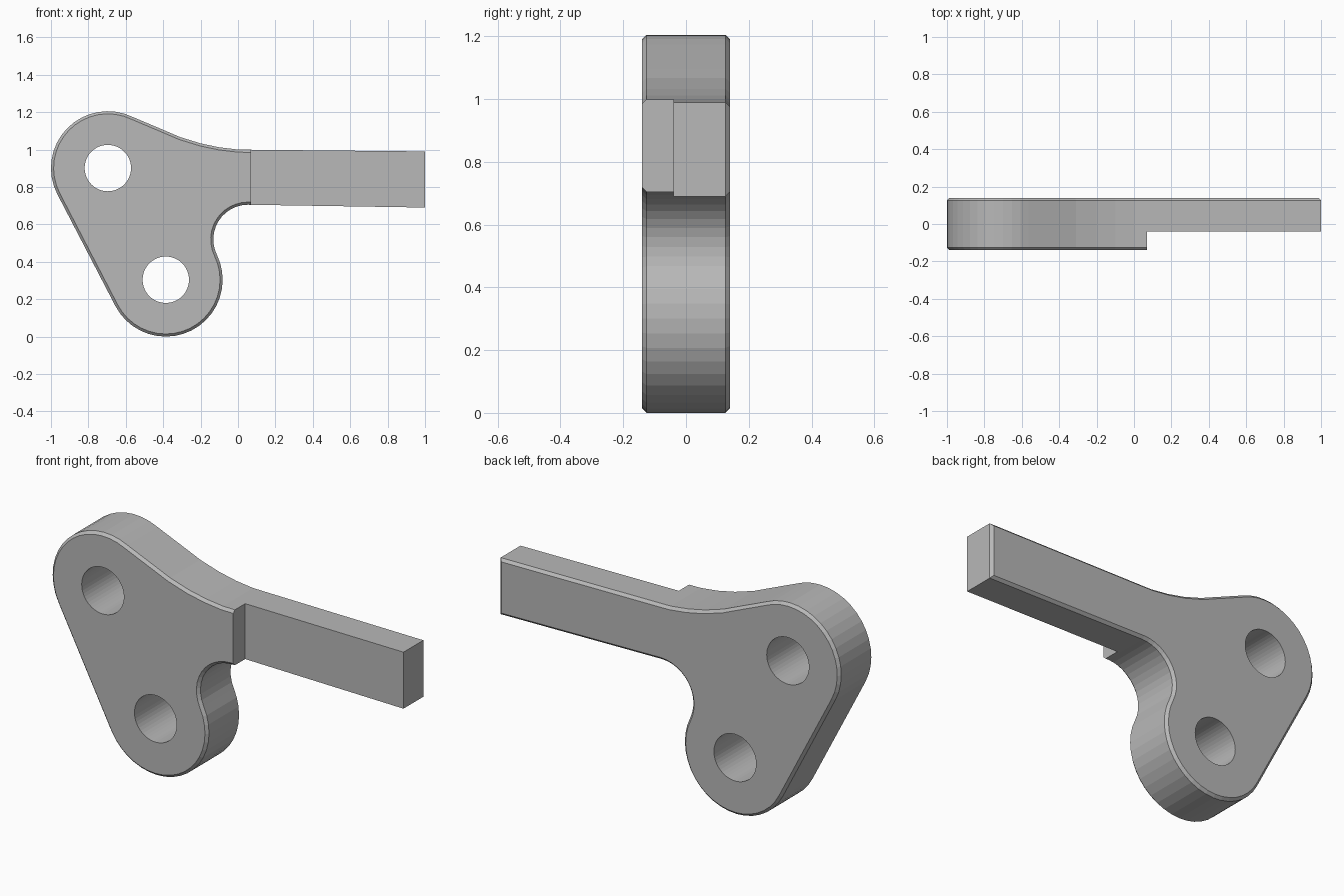
import bpy, bmesh
from math import sin, cos, radians, pi
from mathutils import Vector

cube = bpy.data.objects.get("Cube")
if cube:
    bpy.data.objects.remove(cube, do_unlink=True)

grey = bpy.data.materials.new("plain grey")
grey.use_nodes = True
grey.diffuse_color = (0.48, 0.48, 0.48, 1)
grey.node_tree.nodes["Principled BSDF"].inputs["Base Color"].default_value = (0.48, 0.48, 0.48, 1)

HALF = 0.14                     # half thickness of the plate
LOBE = 0.304                    # radius of both rounded lobes
UPPER, LOWER = (-0.696, 0.901), (-0.386, 0.304)


def arc(centre, radius, start, end, steps):
    """Points on an arc, angles in degrees."""
    angles = [radians(start + (end - start) * i / steps) for i in range(steps + 1)]
    return [(centre[0] + radius * cos(a), centre[1] + radius * sin(a)) for a in angles]


def link(name, bm):
    mesh = bpy.data.meshes.new(name)
    bmesh.ops.recalc_face_normals(bm, faces=bm.faces[:])
    bm.to_mesh(mesh)
    bm.free()
    obj = bpy.data.objects.new(name, mesh)
    bpy.context.collection.objects.link(obj)
    mesh.materials.append(grey)
    return obj


def prism(name, outline, y0, y1, chamfer=0):
    """Extrude an x-z outline along y, optionally chamfering both rims."""
    bm = bmesh.new()
    face = bm.faces.new([bm.verts.new((x, y0, z)) for x, z in outline])
    made = bmesh.ops.extrude_face_region(bm, geom=[face], use_keep_orig=True)["geom"]
    moved = [v for v in made if isinstance(v, bmesh.types.BMVert)]
    bmesh.ops.translate(bm, verts=moved, vec=Vector((0, y1 - y0, 0)))
    bmesh.ops.recalc_face_normals(bm, faces=bm.faces[:])
    if chamfer:
        rims = [e for e in bm.edges if abs(e.verts[0].co.y - e.verts[1].co.y) < 1e-5]
        bmesh.ops.bevel(bm, geom=rims, offset=chamfer, offset_type='OFFSET',
                        segments=1, profile=0.5, affect='EDGES')
    return link(name, bm)


def cut(target, cutter):
    cutter.hide_render = True
    mod = target.modifiers.new(cutter.name, 'BOOLEAN')
    mod.operation, mod.solver, mod.object = 'DIFFERENCE', 'EXACT', cutter
    bpy.context.view_layer.objects.active = target
    bpy.ops.object.modifier_apply(modifier=mod.name)
    bpy.data.objects.remove(cutter, do_unlink=True)


# Lever outline: arm, sweeping shoulder, two lobes and inner fillet
outline = [(1, 0.69), (1, 0.99), (0.07, 0.999), (0, 1.0), (-0.1, 1.012),
           (-0.2, 1.033), (-0.31, 1.067), (-0.38, 1.097)]
outline += arc(UPPER, LOBE, 64, 207.4, 16)
outline += arc(LOWER, LOBE, 207.4, 386.2, 20)
outline += arc((0.053, 0.52), 0.185, 206.2, 90, 12)[1:]
lever = prism("lever_plate", outline, -HALF, HALF, 0.014)

# Pivot holes through both lobes
for name, centre in (("upper_hole", UPPER), ("lower_hole", LOWER)):
    cut(lever, prism(name, arc(centre, 0.124, 0, 360, 48)[:-1], -0.3, 0.3))

# Step that thins the arm from the front
step = [(0.07, 0.4), (1.2, 0.4), (1.2, 1.3), (0.07, 1.3)]
cut(lever, prism("arm_step", step, -0.3, -0.04))
